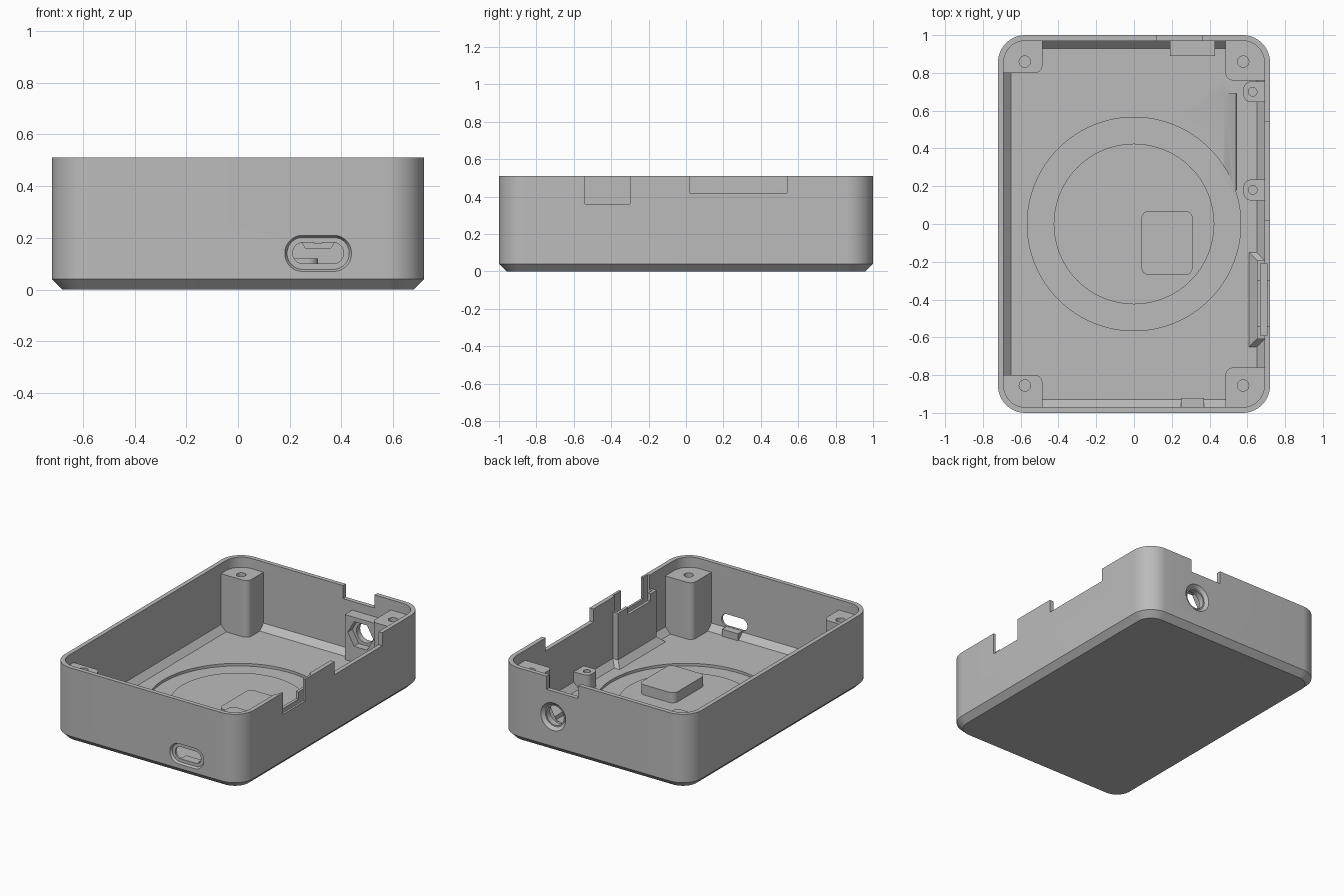
import bpy
import bmesh
from math import cos, sin, pi, radians

if "Cube" in bpy.data.objects:
    bpy.data.objects.remove(bpy.data.objects["Cube"])

grey = bpy.data.materials.new("mid grey")
grey.use_nodes = True
COLOUR = (0.5, 0.5, 0.5, 1)
grey.diffuse_color = COLOUR
grey.node_tree.nodes["Principled BSDF"].inputs["Base Color"].default_value = COLOUR

WALL, FLOOR, RIM = 0.03, 0.05, 0.51


def rect(x0, x1, y0, y1, r=0.0, n=14):
    """Rectangle outline with optional rounded corners."""
    n = n if r else 0
    corners = [(x1 - r, y1 - r), (x0 + r, y1 - r), (x0 + r, y0 + r), (x1 - r, y0 + r)]
    pts = []
    for k, (cx, cy) in enumerate(corners):
        for i in range(n + 1):
            a = (k + (i / n if n else 0)) * pi / 2
            pts.append((cx + r * cos(a), cy + r * sin(a)))
    return pts


def circle(cx, cy, r, n=48):
    return [(cx + r * cos(2 * pi * i / n), cy + r * sin(2 * pi * i / n)) for i in range(n)]


def slot(x0, x1, z0, z1):
    """Stadium outline."""
    return rect(x0, x1, z0, z1, (z1 - z0) / 2 - 0.001)


def loft(name, sections, axis="z"):
    """Solid through (outline, position) sections along an axis."""
    bm = bmesh.new()
    rings = []
    for outline, p in sections:
        place = (lambda u, v: (u, v, p)) if axis == "z" else (lambda u, v: (u, p, v))
        rings.append([bm.verts.new(place(u, v)) for u, v in outline])
    for a, b in zip(rings, rings[1:]):
        for i in range(len(a)):
            j = (i + 1) % len(a)
            bm.faces.new((a[i], a[j], b[j], b[i]))
    bm.faces.new(rings[0])
    bm.faces.new(rings[-1])
    bmesh.ops.recalc_face_normals(bm, faces=bm.faces)
    mesh = bpy.data.meshes.new(name)
    bm.to_mesh(mesh)
    bm.free()
    mesh.materials.append(grey)
    obj = bpy.data.objects.new(name, mesh)
    bpy.context.scene.collection.objects.link(obj)
    return obj


def prism(name, outline, lo, hi, axis="z"):
    return loft(name, [(outline, lo), (outline, hi)], axis)


def subtract(target, cutter):
    """Cut one solid from another and discard the cutter."""
    mod = target.modifiers.new("cut", "BOOLEAN")
    mod.operation, mod.solver, mod.object = "DIFFERENCE", "EXACT", cutter
    bpy.context.view_layer.update()
    graph = bpy.context.evaluated_depsgraph_get()
    mesh = bpy.data.meshes.new_from_object(target.evaluated_get(graph))
    target.modifiers.clear()
    target.data = mesh
    bpy.data.objects.remove(cutter)


def shell(inset):
    """Case outline moved inwards."""
    return rect(-0.72 + inset, 0.72 - inset, -1 + inset, 1 - inset, 0.145 - inset)


# Outer case with chamfered base
case = loft("case", [(shell(0.04), 0), (shell(0), 0.04), (shell(0), RIM)])

# Hollow; everything standing inside is taken out of the hollow first
hollow = loft("hollow", [(shell(WALL + 0.04), FLOOR), (shell(WALL), FLOOR + 0.04),
                         (shell(WALL), 0.7)])

# Corner screw posts
for sx, py in ((-1, 0.8), (1, 0.76)):
    for sy in (-1, 1):
        xs, ys = sorted((sx * 0.485, sx * 0.9)), sorted((sy * py, sy * 1.2))
        subtract(hollow, prism("post", rect(*xs, *ys, 0.04), 0.01, 0.44))

# Board standoffs
for y in (0.18, 0.7):
    subtract(hollow, prism("standoff", rect(0.58, 0.9, y - 0.055, y + 0.055, 0.04), 0.01, 0.16))

# Switch holder with a sloped foot
subtract(hollow, loft("switch_holder", [
    (rect(0.59, 0.9, -0.67, -0.13), 0.03),
    (rect(0.65, 0.9, -0.61, -0.19), 0.09),
    (rect(0.65, 0.9, -0.61, -0.19), 0.41)]))

# Nut block, port ledge and raised pad
subtract(hollow, prism("nut_block", rect(0.19, 0.43, 0.89, 1.1), 0.01, 0.36))
subtract(hollow, prism("port_ledge", rect(0.25, 0.37, -1.1, -0.92), 0.01, 0.098))
subtract(hollow, prism("pad", rect(0.04, 0.31, -0.27, 0.07, 0.04), 0.01, 0.12))
subtract(case, hollow)

# Ring groove in the floor
ring = prism("ring", circle(0, 0, 0.565, 96), FLOOR - 0.018, FLOOR + 0.01)
subtract(ring, prism("ring_core", circle(0, 0, 0.425, 96), 0, 0.1))
subtract(case, ring)

# Sloped floor pocket beside the ring
subtract(case, prism("pocket", [(0.48, FLOOR), (0.54, 0.025), (0.545, 0.06), (0.48, 0.06)],
                     0.18, 0.69, "y"))

# Screw holes
for x in (-0.578, 0.578):
    for y in (-0.855, 0.86):
        subtract(case, prism("post_hole", circle(x, y, 0.03, 24), 0.2, 0.6))
for y in (0.18, 0.7):
    subtract(case, prism("standoff_hole", circle(0.628, y, 0.023, 24), 0.07, 0.3))

# Rim notches
subtract(case, prism("switch_notch", rect(0.64, 0.8, -0.54, -0.3), 0.36, 0.7))
subtract(case, prism("board_notch", rect(0.68, 0.8, 0.02, 0.54), 0.42, 0.7))
subtract(case, prism("back_notch", rect(0.12, 0.36, 0.96, 1.1), 0.42, 0.7))
subtract(case, prism("switch_slot", rect(0.67, 0.705, -0.59, -0.21), 0.2, 0.7))

# Front port: bevelled recess, then through slot
subtract(case, loft("port_recess", [
    (slot(0.175, 0.445, 0.065, 0.215), -1.01),
    (slot(0.19, 0.43, 0.078, 0.202), -0.985)], "y"))
subtract(case, prism("port_slot", slot(0.212, 0.408, 0.1, 0.182), -1.1, -0.9, "y"))

# Back socket: countersink, through hole and hexagonal nut pocket
subtract(case, loft("countersink", [
    (circle(0.31, 0.245, 0.075), 0.98), (circle(0.31, 0.245, 0.1), 1.005)], "y"))
subtract(case, prism("socket_hole", circle(0.31, 0.245, 0.066), 0.85, 1.1, "y"))
subtract(case, prism("nut_pocket", circle(0.31, 0.245, 0.098, 6), 0.85, 0.94, "y"))

# Smooth rounded walls, sharp edges elsewhere
bpy.ops.object.select_all(action="DESELECT")
case.select_set(True)
bpy.context.view_layer.objects.active = case
bpy.ops.object.shade_smooth_by_angle(angle=radians(30))
